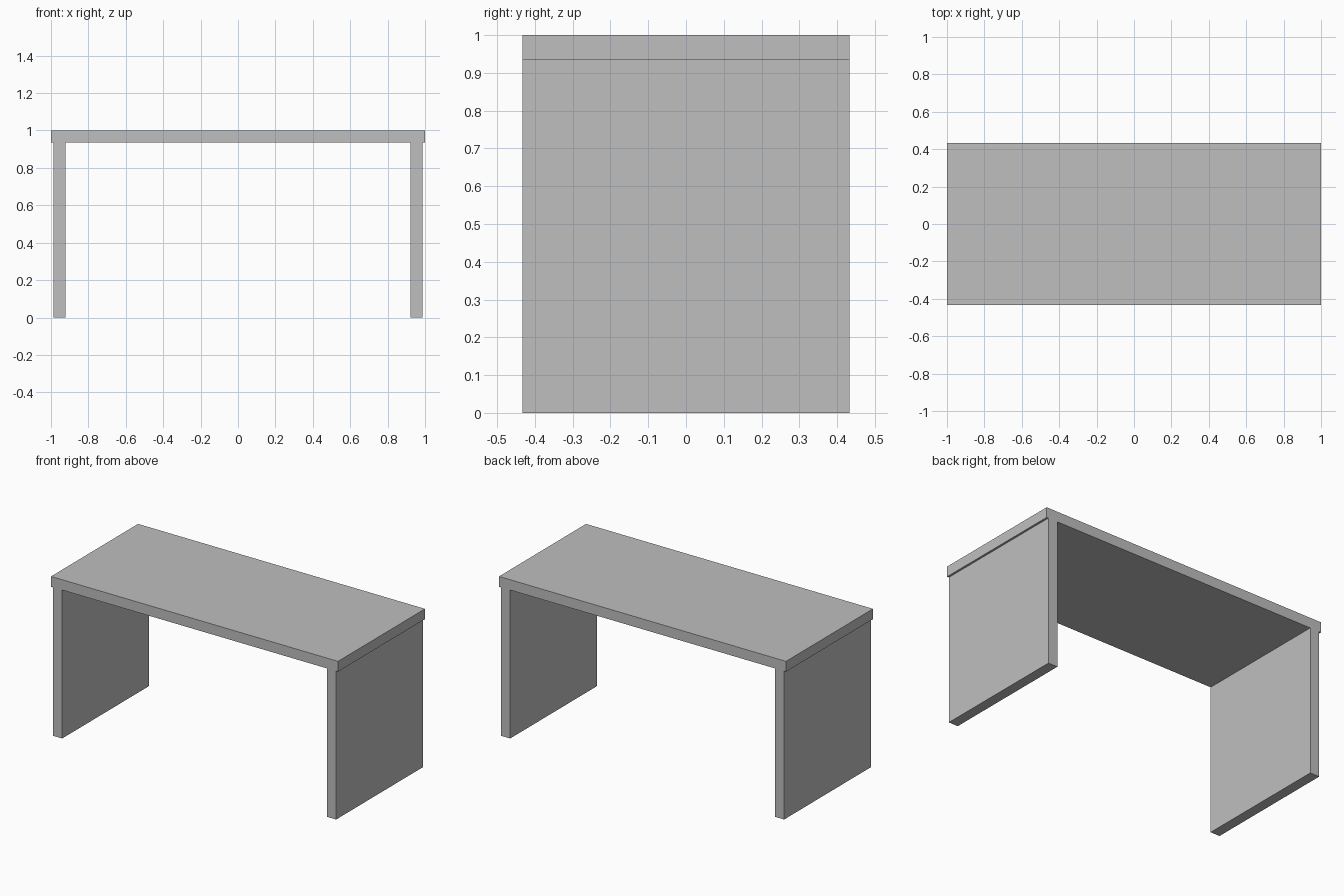
import bpy

cube = bpy.data.objects.get("Cube")
if cube:
    bpy.data.objects.remove(cube, do_unlink=True)

# Single flat grey
grey = bpy.data.materials.new("plain_grey")
grey.use_nodes = True
colour = (0.52, 0.52, 0.52, 1)
grey.diffuse_color = colour
grey.node_tree.nodes["Principled BSDF"].inputs["Base Color"].default_value = colour

LENGTH, DEPTH, HEIGHT = 2.0, 0.866, 1.0
THICK = 0.065       # board thickness
OVERHANG = 0.013    # top board past each side panel


def board(name, size, centre):
    bpy.ops.mesh.primitive_cube_add(size=1, location=centre)
    ob = bpy.context.object
    ob.name = ob.data.name = name
    ob.scale = size
    bpy.ops.object.transform_apply(location=False, rotation=False, scale=True)
    ob.data.materials.append(grey)
    return ob


# Top board
board("table_top", (LENGTH, DEPTH, THICK), (0, 0, HEIGHT - THICK / 2))

# Side panels standing under the two ends
leg_height = HEIGHT - THICK
leg_x = LENGTH / 2 - OVERHANG - THICK / 2
for name, side in (("left_panel", 1), ("right_panel", -1)):
    board(name, (THICK, DEPTH, leg_height), (side * leg_x, 0, leg_height / 2))
